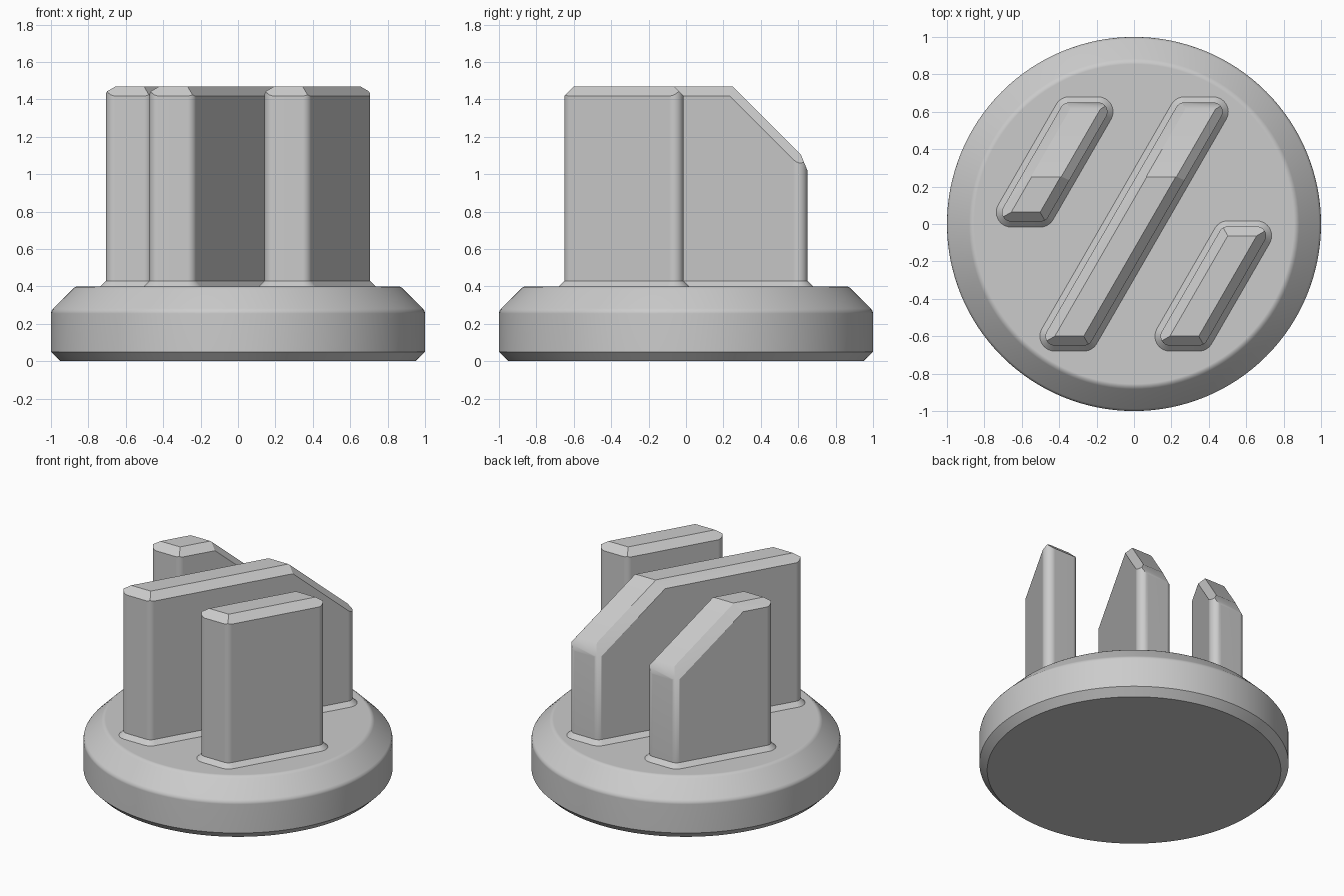
import bpy, bmesh, math
from mathutils import Vector

cube = bpy.data.objects.get("Cube")
if cube:
    bpy.data.objects.remove(cube, do_unlink=True)

grey = bpy.data.materials.new("plain grey")
grey.use_nodes = True
colour = (0.6, 0.6, 0.6, 1)
grey.diffuse_color = colour
grey.node_tree.nodes["Principled BSDF"].inputs["Base Color"].default_value = colour

DECK, TOP, CHAMFER, ROUND, FLARE = 0.4, 1.468, 0.05, 0.05, 0.03
LEAN = math.tan(math.radians(30))


def finish(bm, name):
    bmesh.ops.recalc_face_normals(bm, faces=bm.faces)
    mesh = bpy.data.meshes.new(name)
    bm.to_mesh(mesh)
    bm.free()
    mesh.materials.append(grey)
    obj = bpy.data.objects.new(name, mesh)
    bpy.context.collection.objects.link(obj)
    bpy.ops.object.select_all(action='DESELECT')
    obj.select_set(True)
    bpy.context.view_layer.objects.active = obj
    bpy.ops.object.shade_smooth_by_angle(angle=math.radians(30))
    weighted = obj.modifiers.new("even shading", 'WEIGHTED_NORMAL')
    weighted.keep_sharp = True
    return obj


def skin(bm, rings):
    """Join closed rings of points into a capped solid."""
    rows = [[bm.verts.new(p) for p in ring] for ring in rings]
    for low, high in zip(rows, rows[1:]):
        for i in range(len(low)):
            j = (i + 1) % len(low)
            bm.faces.new((low[i], low[j], high[j], high[i]))
    bm.faces.new(rows[0][::-1])
    bm.faces.new(rows[-1])


def rounded(walls, radius, z, steps=8):
    """Outline with corner arcs centred ROUND inside neighbouring walls."""
    ring = []
    for (n1, d1), (n2, d2) in zip(walls, walls[1:] + walls[:1]):
        centre = meet(n1, d1 - ROUND, n2, d2 - ROUND)
        start = math.atan2(n1.y, n1.x)
        turn = n1.angle(n2)
        for k in range(steps + 1):
            a = start + turn * k / steps
            ring.append((centre.x + radius * math.cos(a),
                         centre.y + radius * math.sin(a), z))
    return ring


def meet(n1, d1, n2, d2):
    c = n1.dot(n2)
    s = 1 - c * c
    return n1 * ((d1 - c * d2) / s) + n2 * ((d2 - c * d1) / s)


def cut(bm, point, normal):
    geom = bm.verts[:] + bm.edges[:] + bm.faces[:]
    res = bmesh.ops.bisect_plane(bm, geom=geom, dist=1e-5, plane_co=point,
                                 plane_no=normal, clear_outer=True)
    edges = [e for e in res["geom_cut"]
             if isinstance(e, bmesh.types.BMEdge) and e.is_boundary]
    if edges:
        bmesh.ops.edgenet_fill(bm, edges=edges)


def blade(name, x, y0, y1, width=0.27):
    """Slanted upright bar; x is its front left corner."""
    side = Vector((1, -LEAN, 0)).normalized()
    front = Vector((0, -1, 0))
    walls = [(front, -y0), (side, side.dot(Vector((x + width, y0, 0)))),
             (-front, y1), (-side, -side.dot(Vector((x, y0, 0))))]
    bm = bmesh.new()
    skin(bm, [rounded(walls, ROUND + FLARE, DECK),
              rounded(walls, ROUND, DECK + FLARE),
              rounded(walls, ROUND, TOP)])
    # Sloping back cut, then chamfers round the whole upper rim
    up = Vector((0, 0, 1))
    slope = Vector((0, 1, 1)).normalized()
    slope_d = slope.dot(Vector((0, 0.25, TOP)))
    cut(bm, slope * slope_d, slope)
    for lid, lid_d in ((up, TOP), (slope, slope_d)):
        for wall, wall_d in walls:
            inward = -(wall - lid * wall.dot(lid)).normalized()
            cut(bm, meet(wall, wall_d, lid, lid_d) + inward * CHAMFER,
                (wall + lid).normalized())
    return finish(bm, name)


# Round base with a crisp lower chamfer and a softened upper one
profile = [(0.95, 0), (1, 0.05), (1, 0.255), (0.997, 0.269), (0.988, 0.282),
           (0.883, 0.387), (0.87, 0.397), (0.855, DECK)]
base = bmesh.new()
SIDES = 128
skin(base, [[(r * math.cos(math.tau * i / SIDES), r * math.sin(math.tau * i / SIDES), z)
             for i in range(SIDES)] for r, z in profile])
finish(base, "round_base")

# Three parallel bars
blade("middle_bar", -0.51, -0.65, 0.65)
blade("left_bar", 0.105, -0.65, -0.013)
blade("right_bar", -0.743, 0.013, 0.65)
